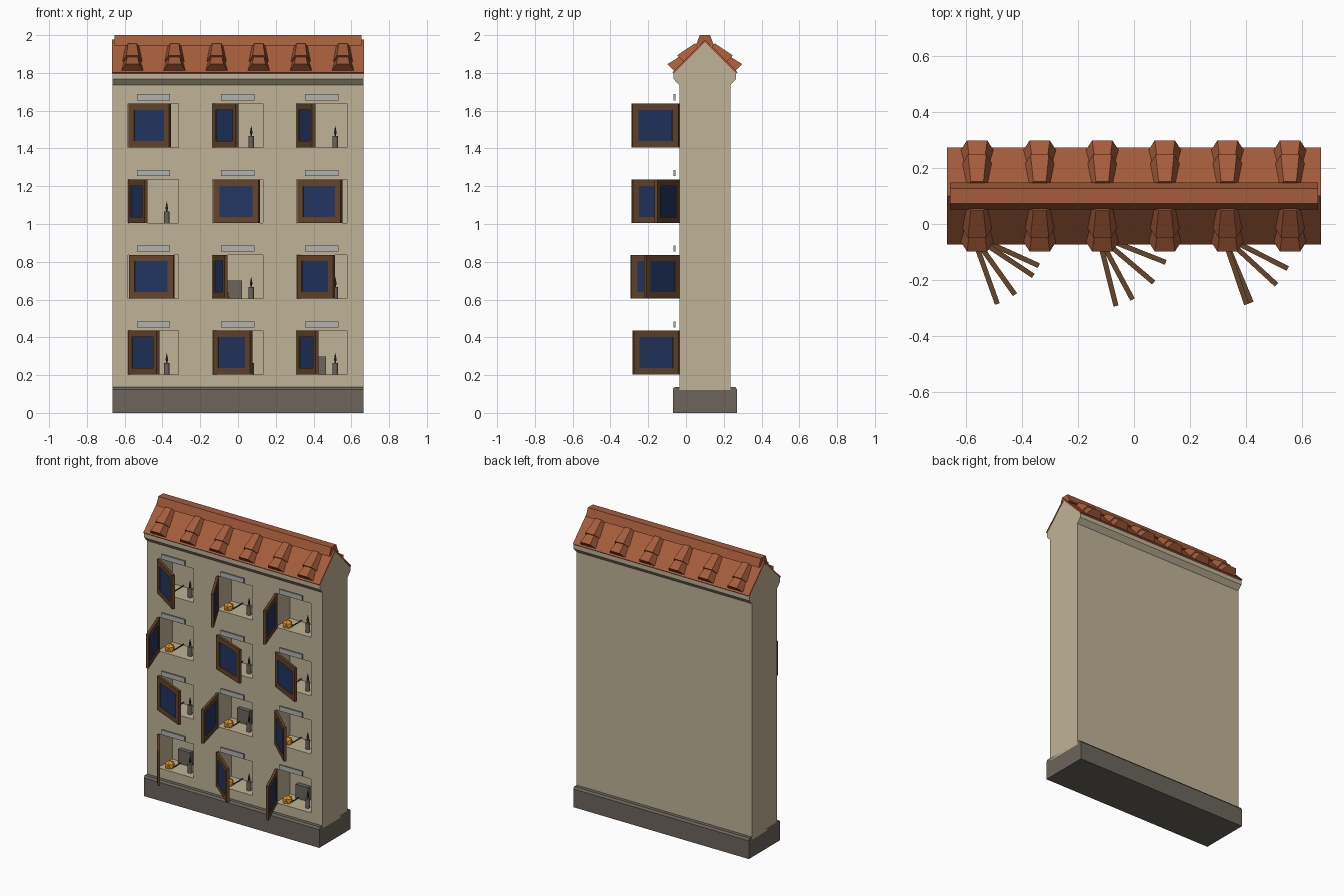
import bpy, bmesh, math
from mathutils import Vector, Matrix

if "Cube" in bpy.data.objects:
    bpy.data.objects.remove(bpy.data.objects["Cube"])


def material(name, r, g, b):
    lin = [(c / 255 / 12.92) if c < 11 else ((c / 255 + 0.055) / 1.055) ** 2.4 for c in (r, g, b)]
    m = bpy.data.materials.new(name)
    m.use_nodes = True
    m.diffuse_color = (*lin, 1)
    m.node_tree.nodes["Principled BSDF"].inputs["Base Color"].default_value = (*lin, 1)
    return m


plaster = material("beige plaster", 192, 179, 151)
stone = material("dark stone", 108, 101, 92)
clay = material("terracotta", 165, 92, 59)
wood = material("brown wood", 102, 70, 43)
glass = material("blue glass", 35, 54, 99)
trim = material("pale grey", 178, 178, 175)
amber = material("amber", 222, 148, 36)
iron = material("dark iron", 60, 56, 50)


def finish(bm, name, mat):
    bmesh.ops.recalc_face_normals(bm, faces=bm.faces)
    me = bpy.data.meshes.new(name)
    bm.to_mesh(me)
    bm.free()
    me.materials.append(mat)
    ob = bpy.data.objects.new(name, me)
    bpy.context.scene.collection.objects.link(ob)
    return ob


def add_box(bm, lo, hi):
    lo, hi = Vector(lo), Vector(hi)
    m = Matrix.Translation((lo + hi) / 2) @ Matrix.Diagonal((*(hi - lo), 1))
    bmesh.ops.create_cube(bm, size=1, matrix=m)


def add_loft(bm, first, last):
    """Solid between two matching outlines."""
    a = [bm.verts.new(p) for p in first]
    b = [bm.verts.new(p) for p in last]
    bm.faces.new(a)
    bm.faces.new(b)
    for i in range(len(a)):
        j = (i + 1) % len(a)
        bm.faces.new((a[i], a[j], b[j], b[i]))


def prism(name, profile, half, mat):
    bm = bmesh.new()
    add_loft(bm, [(-half, y, z) for y, z in profile], [(half, y, z) for y, z in profile])
    return finish(bm, name, mat)


MID = 0.1  # depth of the ridge line


def mirrored(half_profile):
    """Complete a front half outline across the ridge line."""
    return half_profile + [(2 * MID - y, z) for y, z in reversed(half_profile) if y != MID]


# Walls with gable and cornice, plinth, roof sheet, ridge
walls = prism("walls", mirrored([(-0.035, 0.12), (-0.035, 1.735), (-0.065, 1.767),
                                 (-0.065, 1.8), (MID, 1.965)]), 0.665, plaster)
prism("plinth", mirrored([(-0.07, 0), (-0.07, 0.125), (-0.06, 0.138)]), 0.665, stone)
prism("roof", mirrored([(-0.065, 1.797), (-0.073, 1.803), (MID, 1.976)])
      + [(MID, 1.962)], 0.667, clay).data.update()
prism("ridge", mirrored([(0.052, 1.945), (0.073, 2.0)]), 0.655, clay)

# Roof tiles: two overlapping tapered troughs per row on both slopes


def section(x, side, s, w, n):
    pts = []
    for px, h in ((-w, -0.004), (-0.6 * w, n), (0.6 * w, n), (w, -0.004)):
        pts.append((x + px, MID + side * (s + h) * math.sqrt(0.5), 1.975 + (h - s) * math.sqrt(0.5)))
    return pts


bm = bmesh.new()
for i in range(6):
    x = -0.559 + i * 0.223
    for side in (-1, 1):
        add_loft(bm, section(x, side, 0.13, 0.04, 0.026), section(x, side, 0.231, 0.06, 0.049))
        add_loft(bm, section(x, side, 0.05, 0.038, 0.024), section(x, side, 0.163, 0.054, 0.046))
finish(bm, "roof_tiles", clay)

# Window grid
COLS = (-0.448, -0.001, 0.444)
ROWS = (1.405, 1.004, 0.605, 0.203)
W, H = 0.134, 0.232
REACH = ((0.215, 0.122, 0.083), (0.087, 0.24, 0.23),
         (0.235, 0.063, 0.19), (0.15, 0.197, 0.1))
LENGTH = 0.258

# Recesses cut into the front wall
bm = bmesh.new()
for x in COLS:
    for z in ROWS:
        add_box(bm, (x - W, -0.2, z), (x + W, 0.12, z + H))
cutter = finish(bm, "recess_cutter", plaster)
cutter.hide_render = True
mod = walls.modifiers.new("recesses", "BOOLEAN")
mod.operation = "DIFFERENCE"
mod.solver = "EXACT"
mod.object = cutter
bpy.context.view_layer.objects.active = walls
bpy.ops.object.modifier_apply(modifier=mod.name)
bpy.data.objects.remove(cutter)


def shutter(name, x, z, reach):
    """Framed glass leaf, swung outward on its left edge."""
    t, b = 0.009, 0.034
    place = Matrix.Translation((x - W + 0.008, -0.042, z)) @ Matrix.Rotation(
        -math.acos(reach / LENGTH), 4, "Z")
    frame, pane = bmesh.new(), bmesh.new()
    add_box(frame, (0, -t, 0), (b, t, H))
    add_box(frame, (LENGTH - b, -t, 0), (LENGTH, t, H))
    add_box(frame, (b, -t, 0), (LENGTH - b, t, b))
    add_box(frame, (b, -t, H - b), (LENGTH - b, t, H))
    add_box(pane, (b, -0.004, b), (LENGTH - b, 0.004, H - b))
    finish(frame, name + "_frame", wood).matrix_world = place
    finish(pane, name + "_pane", glass).matrix_world = place


plates, candles, wicks, fruit, rods, blocks = [bmesh.new() for _ in range(6)]
for r, z in enumerate(ROWS):
    for c, x in enumerate(COLS):
        shutter(f"shutter_{r + 1}_{c + 1}", x, z, REACH[r][c])
        # Name plate over the window
        add_box(plates, (x - 0.088, -0.066, z + 0.25), (x + 0.088, -0.056, z + 0.282))
        # Candle with a pointed flame
        bmesh.ops.create_cone(candles, cap_ends=True, segments=12, radius1=0.015, radius2=0.015,
                              depth=0.062, matrix=Matrix.Translation((x + 0.071, 0.02, z + 0.031)))
        for r1, r2, lo, hi in ((0.003, 0.008, 0.062, 0.08), (0.008, 0.0005, 0.08, 0.115)):
            bmesh.ops.create_cone(wicks, cap_ends=True, segments=6, radius1=r1, radius2=r2, depth=hi - lo,
                                  matrix=Matrix.Translation((x + 0.071, 0.02, z + (lo + hi) / 2)))
        # Faceted amber ornament on the sill with a thin stem
        bmesh.ops.create_icosphere(fruit, subdivisions=1, radius=0.036,
                                   matrix=Matrix.Translation((x - 0.078, 0.014, z + 0.012)))
        add_box(rods, (x - 0.05, 0.02, z + 0.006), (x - 0.045, 0.12, z + 0.011))
        # Block against the back of some recesses
        if (r, c) in ((2, 1), (3, 0), (3, 2)):
            add_box(blocks, (x - 0.07, 0.09, z), (x + 0.022, 0.119, z + 0.095))
finish(plates, "window_plates", trim)
finish(candles, "candles", stone)
finish(wicks, "candle_flames", iron)
finish(fruit, "amber_ornaments", amber)
finish(rods, "ornament_stems", iron)
finish(blocks, "recess_blocks", stone)
